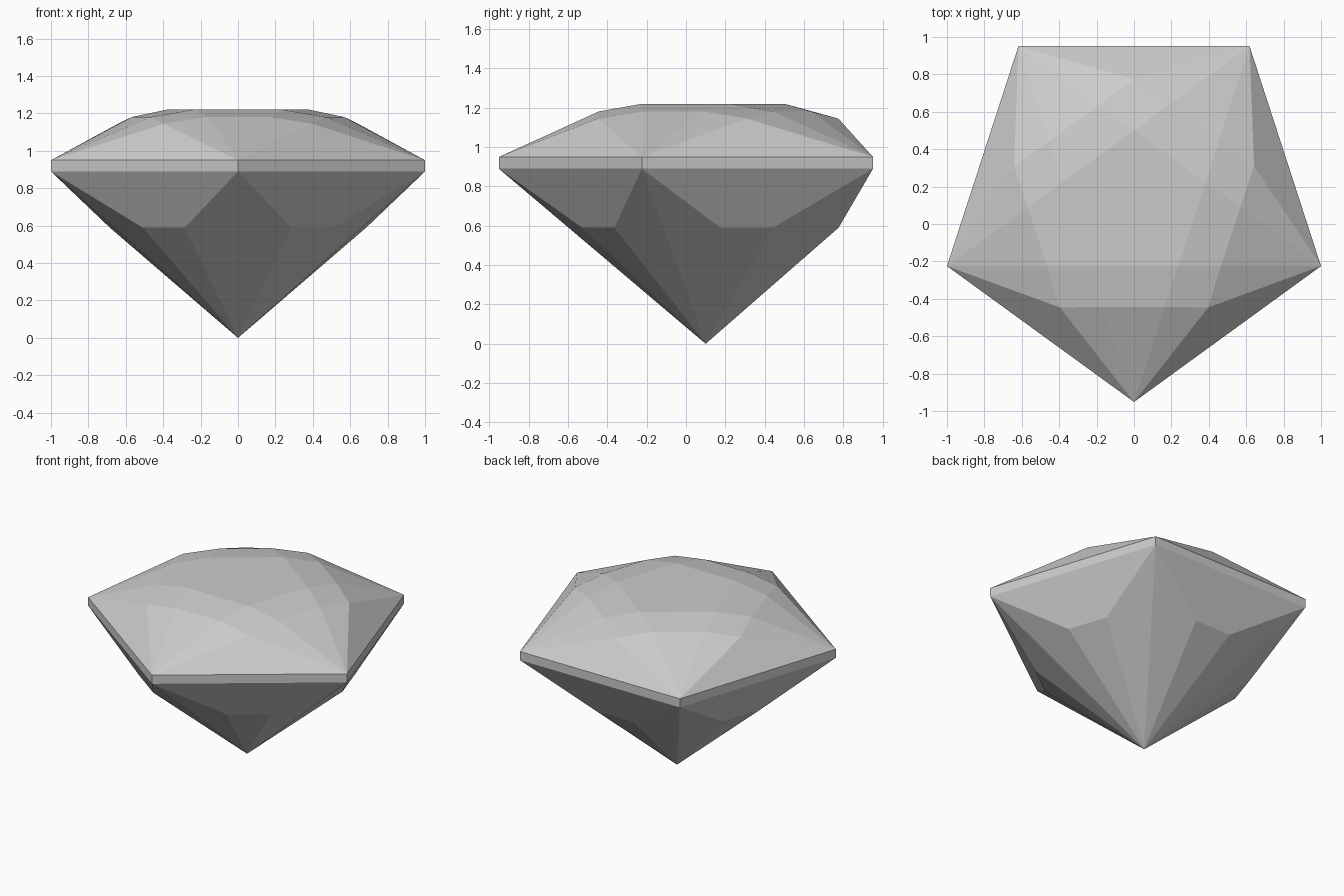
import bpy
from math import radians, cos, sin
from mathutils import Vector

if "Cube" in bpy.data.objects:
    bpy.data.objects.remove(bpy.data.objects["Cube"])

SIDES = 5
STEP = 360 / SIDES
CENTRE_Y = 0.1
R = 1.0515                      # girdle corner radius
GIRDLE_LOW, GIRDLE_TOP = 0.89, 0.95
INSIDE = Vector((0, CENTRE_Y, 0.8))

stone = bpy.data.materials.new("pale grey stone")
stone.use_nodes = True
colour = (0.6, 0.6, 0.6, 1)
stone.diffuse_color = colour
stone.node_tree.nodes["Principled BSDF"].inputs["Base Color"].default_value = colour


def ring_point(radius, z, k, offset=0):
    """Point on a ring: k counts girdle corners from the front, offset in degrees."""
    a = radians(-90 + STEP * k + offset)
    return Vector((radius * cos(a), CENTRE_Y + radius * sin(a), z))


def build(name, faces):
    """Make a flat-shaded mesh from facets given as point lists, all facing outward."""
    verts, index, polys = [], {}, []
    for pts in faces:
        mid = sum(pts, Vector()) / len(pts)
        if (pts[1] - pts[0]).cross(pts[2] - pts[0]).dot(mid - INSIDE) < 0:
            pts = pts[::-1]
        poly = []
        for p in pts:
            key = tuple(round(c, 5) for c in p)
            if key not in index:
                index[key] = len(verts)
                verts.append(key)
            poly.append(index[key])
        polys.append(poly)
    mesh = bpy.data.meshes.new(name)
    mesh.from_pydata(verts, [], polys)
    mesh.materials.append(stone)
    obj = bpy.data.objects.new(name, mesh)
    bpy.context.collection.objects.link(obj)
    return obj


# Corner points shared by the facets
def low(k): return ring_point(R, GIRDLE_LOW, k)
def top(k): return ring_point(R, GIRDLE_TOP, k)
def star(k): return ring_point(0.675, 1.145, k, STEP / 2)
def table(k): return ring_point(0.4016, 1.22, k, STEP / 2)
def shoulder(k, side): return ring_point(0.568, 1.181, k, 16.9 * side)
def keel(k, side): return ring_point(0.69, 0.59, k, STEP / 2 + 11.7 * side)


culet = Vector((0, CENTRE_Y, 0))
crown, girdle, pavilion = [], [], []

for k in range(SIDES):
    n, p = k + 1, k - 1
    # Crown: corner facet, its upper band, side triangles, edge facet and kite
    crown += [
        [top(k), shoulder(k, 1), shoulder(k, -1)],
        [shoulder(k, -1), shoulder(k, 1), table(k), table(p)],
        [top(k), star(k), shoulder(k, 1)],
        [top(k), shoulder(k, -1), star(p)],
        [top(k), top(n), star(k)],
        [star(k), shoulder(n, -1), table(k), shoulder(k, 1)],
    ]
    # Girdle: upright band
    girdle.append([low(k), low(n), top(n), top(k)])
    # Pavilion: edge facet, then three long facets down to the point
    pavilion += [
        [low(k), low(n), keel(k, 1), keel(k, -1)],
        [keel(k, -1), keel(k, 1), culet],
        [low(k), keel(k, -1), culet],
        [low(n), culet, keel(k, 1)],
    ]

# Flat table on top
crown.append([table(k) for k in range(SIDES)])

build("crown", crown)
build("girdle", girdle)
build("pavilion", pavilion)
